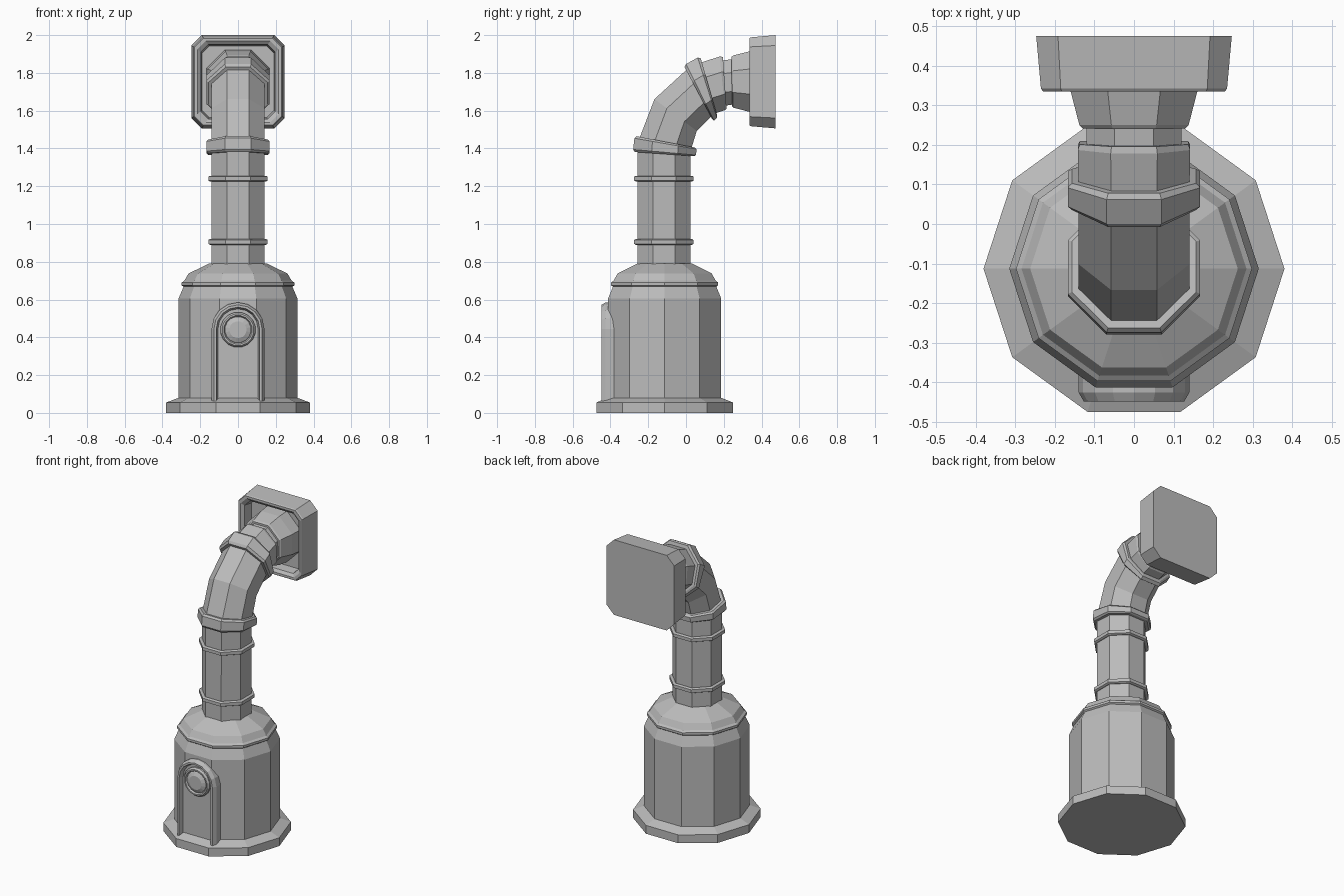
import bpy
import bmesh
from math import sin, cos, pi, radians
from mathutils import Vector

cube = bpy.data.objects.get("Cube")
if cube:
    bpy.data.objects.remove(cube, do_unlink=True)

grey = bpy.data.materials.new("plain_grey")
grey.use_nodes = True
colour = (0.5, 0.5, 0.5, 1)
grey.diffuse_color = colour
grey.node_tree.nodes["Principled BSDF"].inputs["Base Color"].default_value = colour

BODY_Y = -0.113
PIPE_Y = -0.117


def loft(name, rings, closed=True, start_cap=True, end_cap=True):
    """Skin a list of point rings into one flat-shaded object."""
    bm = bmesh.new()
    loops = [[bm.verts.new(p) for p in ring] for ring in rings]
    count = len(loops[0])
    for a, b in zip(loops, loops[1:]):
        for i in range(count if closed else count - 1):
            j = (i + 1) % count
            bm.faces.new((a[i], a[j], b[j], b[i]))
    if start_cap:
        bm.faces.new(loops[0])
    if end_cap:
        bm.faces.new(loops[-1])
    bmesh.ops.recalc_face_normals(bm, faces=bm.faces)
    mesh = bpy.data.meshes.new(name)
    bm.to_mesh(mesh)
    bm.free()
    mesh.materials.append(grey)
    obj = bpy.data.objects.new(name, mesh)
    bpy.context.collection.objects.link(obj)
    return obj


def pipe_ring(y, z, tilt, apothem):
    """Octagon with flat sides, its axis tilted from up towards the back."""
    t = radians(tilt)
    r = apothem / cos(pi / 8)
    ring = []
    for k in range(8):
        a = pi / 8 + k * pi / 4
        v = r * sin(a)
        ring.append(Vector((r * cos(a), y + v * cos(t), z - v * sin(t))))
    return ring


def pipe(name, stations):
    return loft(name, [pipe_ring(*s) for s in stations])


def collar(name, first, last, apothem, chamfer):
    """Octagonal band with chamfered edges between two (y, z, tilt) stations."""
    def between(f):
        return [a + (b - a) * f for a, b in zip(first, last)]
    return pipe(name, [(*between(0), apothem - chamfer), (*between(0.15), apothem),
                       (*between(0.85), apothem), (*between(1), apothem - chamfer)])


# Ten-sided tank with foot flange, shoulder and lip
tank_profile = [(0.38, 0), (0.38, 0.055), (0.315, 0.08), (0.315, 0.605),
                (0.288, 0.668), (0.298, 0.675), (0.298, 0.69), (0.284, 0.70),
                (0.262, 0.738), (0.15, 0.792)]
loft("tank", [[Vector((r * cos(k * pi / 5), BODY_Y + r * sin(k * pi / 5), z))
               for k in range(10)] for r, z in tank_profile])

# Upright pipe and its two thin bands
pipe("upright_pipe", [(PIPE_Y, 0.77, 0, 0.14), (PIPE_Y, 1.39, 3, 0.14)])
for name, z in (("lower_band", 0.89), ("upper_band", 1.225)):
    collar(name, (PIPE_Y, z, 0), (PIPE_Y, z + 0.03, 0), 0.157, 0.008)

# Bend with a wedge collar at each end
pipe("elbow", [(-0.112, 1.40, 8, 0.14), (-0.108, 1.43, 11, 0.14),
               (-0.055, 1.577, 37, 0.14), (0.07, 1.695, 63, 0.14),
               (0.10, 1.715, 70, 0.14)])
collar("lower_collar", (-0.114, 1.37, 4), (-0.108, 1.435, 11), 0.167, 0.01)
collar("upper_collar", (0.066, 1.692, 62), (0.121, 1.727, 74), 0.167, 0.01)

# Outlet stub, narrow neck and flared cone
pipe("outlet_pipe", [(0.10, 1.715, 70, 0.14), (0.193, 1.745, 84, 0.142),
                     (0.205, 1.748, 86, 0.137)])
pipe("neck", [(0.19, 1.745, 85, 0.12), (0.26, 1.754, 90, 0.12)])
pipe("flared_cone", [(0.242, 1.754, 89, 0.13), (0.25, 1.754, 90, 0.138),
                     (0.335, 1.754, 90, 0.16), (0.42, 1.754, 90, 0.168)])


# Wall plate: chamfered square with a sunken front
def chamfered_square(y, half, cut):
    inner = half - cut
    corners = [(half, inner), (inner, half), (-inner, half), (-half, inner),
               (-half, -inner), (-inner, -half), (inner, -half), (half, -inner)]
    return [Vector((x, y, 1.753 + z)) for x, z in corners]


loft("wall_plate", [chamfered_square(*s) for s in (
    (0.475, 0.247, 0.055), (0.342, 0.235, 0.05), (0.335, 0.23, 0.048),
    (0.335, 0.215, 0.044), (0.35, 0.197, 0.04), (0.41, 0.19, 0.038))])


# Arched hatch: raised frame around a recessed panel
def arch(r, y):
    points = [Vector((r, y, 0.05))]
    points += [Vector((r * cos(k * pi / 8), y, 0.445 + r * sin(k * pi / 8)))
               for k in range(9)]
    return points + [Vector((-r, y, 0.05))]


loft("hatch", [arch(*s) for s in ((0.14, -0.37), (0.14, -0.425), (0.127, -0.448),
                                  (0.115, -0.448), (0.106, -0.418))],
     closed=False, start_cap=False)

# Round gauge in the arch: bezel and slightly domed lens
gauge_profile = [(0.094, -0.41), (0.094, -0.428), (0.085, -0.44), (0.076, -0.44),
                 (0.07, -0.43), (0.066, -0.434), (0.045, -0.444)]
loft("gauge", [[Vector((r * cos((k + 0.5) * pi / 8), y, 0.44 + r * sin((k + 0.5) * pi / 8)))
                for k in range(16)] for r, y in gauge_profile])
